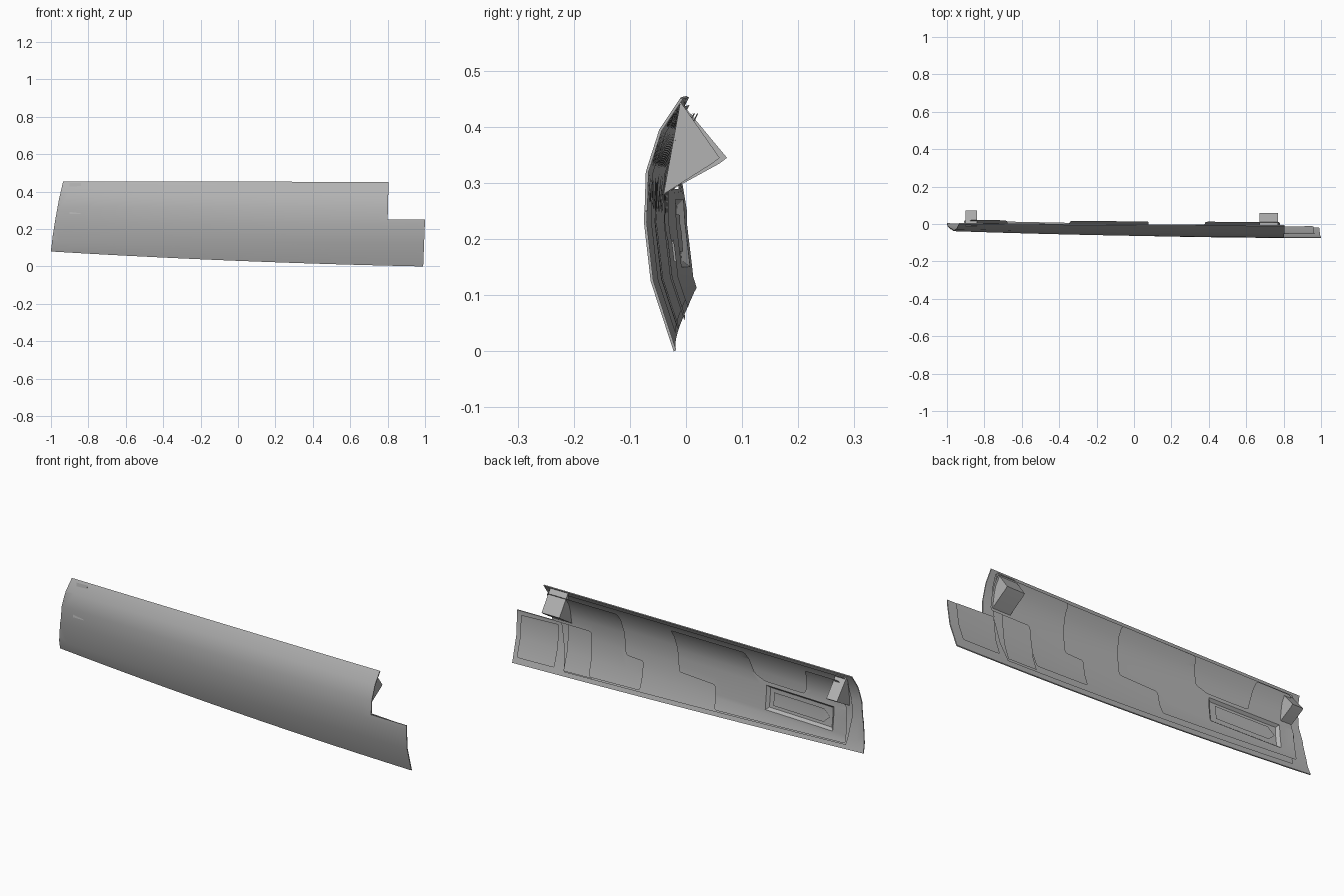
import bpy, bmesh
from mathutils import Vector

cube = bpy.data.objects.get("Cube")
if cube:
    bpy.data.objects.remove(cube, do_unlink=True)

grey = bpy.data.materials.new("plain_grey")
grey.use_nodes = True
grey.diffuse_color = (0.45, 0.45, 0.45, 1)
grey.node_tree.nodes["Principled BSDF"].inputs["Base Color"].default_value = grey.diffuse_color

# Outer cross-section as (height, depth)
PROFILE = [(0, -0.022), (0.125, -0.063), (0.23, -0.075),
           (0.32, -0.072), (0.395, -0.048), (0.455, -0.008)]


def bottom(x, margin=0):
    return 0.03 - 0.04 * x + 0.01 * x * x + margin


def bend(p):
    """Wrap a flat point (x, thickness, z) onto the curved panel."""
    x, h, z = p
    i = 0
    while i < len(PROFILE) - 2 and z > PROFILE[i + 1][0]:
        i += 1
    (z0, y0), (z1, y1) = PROFILE[i], PROFILE[i + 1]
    y = y0 + (y1 - y0) * (z - z0) / (z1 - z0)
    fade = 1 - 0.8 * max(0, (z - 0.25) / 0.205)
    y += 0.048 * ((1 - x) / 2) ** 2 * fade
    inward = Vector((0, 0.39 - y, 0.22 - z)).normalized()
    return Vector((x, y, z)) + inward * h


def cut(bm, co, axis):
    bmesh.ops.bisect_plane(bm, geom=bm.verts[:] + bm.edges[:] + bm.faces[:],
                           plane_co=co, plane_no=axis, dist=1e-5)


def finish(bm, name):
    mesh = bpy.data.meshes.new(name)
    bm.to_mesh(mesh)
    bm.free()
    mesh.materials.append(grey)
    obj = bpy.data.objects.new(name, mesh)
    bpy.context.collection.objects.link(obj)
    bpy.ops.object.select_all(action='DESELECT')
    obj.select_set(True)
    bpy.context.view_layer.objects.active = obj
    bpy.ops.object.shade_smooth_by_angle(angle=0.5)


def plate(name, outline, low, high, slope=0, corner=0, recess=None):
    """Flat outline in x/z, raised from low to high, then wrapped on the panel."""
    bm = bmesh.new()
    face = bm.faces.new([bm.verts.new((x, low, z)) for x, z in outline])
    face.normal_update()
    if face.normal.y < 0:
        face.normal_flip()
    if corner:
        bmesh.ops.bevel(bm, geom=bm.verts[:], offset=corner, segments=4,
                        profile=0.5, affect='VERTICES')
    if slope:
        cap = bm.faces[:]
        bmesh.ops.inset_region(bm, faces=cap, thickness=slope, use_even_offset=True)
        for v in {v for f in cap for v in f.verts}:
            v.co.y = high
    for z, _ in PROFILE[1:-1]:
        cut(bm, (0, 0, z), (0, 0, 1))
    for i in range(-19, 20):
        cut(bm, (i * 0.05, 0, 0), (1, 0, 0))
    if recess:
        x0, x1, z0, z1, floor = recess
        for x in (x0, x1):
            cut(bm, (x, 0, 0), (1, 0, 0))
        for z in (z0, z1):
            cut(bm, (0, 0, z), (0, 0, 1))
        inside = []
        for f in bm.faces:
            c = f.calc_center_median()
            if x0 < c.x < x1 and z0 < c.z < z1:
                inside.append(f)
        bmesh.ops.inset_region(bm, faces=inside, thickness=0.014, use_even_offset=True)
        for v in {v for f in inside for v in f.verts}:
            v.co.y = floor
    if not slope:
        new = bmesh.ops.extrude_face_region(bm, geom=bm.faces[:])["geom"]
        for v in new:
            if isinstance(v, bmesh.types.BMVert):
                v.co.y = high
    for v in bm.verts:
        v.co = bend(v.co)
    if not slope:
        bmesh.ops.recalc_face_normals(bm, faces=bm.faces[:])
    finish(bm, name)


# Outer skin with the notch at the upper left corner
low_edge = [(i / 10, bottom(i / 10)) for i in range(-10, 10)] + [(0.99, 0)]
plate("outer_skin", low_edge + [(1, 0.25), (0.8, 0.252), (0.805, 0.452), (-0.935, 0.455),
                                (-0.957, 0.36), (-0.977, 0.25), (-0.991, 0.16)], 0, 0.005)

# Thin liner behind the skin
liner_edge = [(i / 10, bottom(i / 10, 0.02)) for i in range(-9, 8)]
plate("inner_liner", liner_edge + [(0.78, 0.44), (-0.895, 0.445), (-0.925, 0.25)],
      0.004, 0.012, 0.006)

# Large raised stiffening pad with a window recess
plate("long_pad", [(0.08, 0.44), (-0.34, 0.44), (-0.37, 0.32), (-0.43, 0.295), (-0.66, 0.295),
                   (-0.68, 0.44), (-0.875, 0.44), (-0.905, 0.25), (-0.91, bottom(-0.91, 0.03)),
                   (-0.5, bottom(-0.5, 0.03)), (-0.16, bottom(-0.16, 0.03)),
                   (-0.15, 0.19), (0.06, 0.2)],
      0.01, 0.033, 0.014, 0.014, (-0.83, -0.44, 0.145, 0.275, 0.02))
plate("recess_panel", [(-0.48, 0.175), (-0.77, 0.175), (-0.805, 0.21), (-0.77, 0.245),
                       (-0.48, 0.245)], 0.018, 0.026, 0.008)

# Stepped pad near the notch
plate("short_pad", [(0.78, 0.44), (0.38, 0.44), (0.36, 0.205), (0.26, 0.2),
                    (0.26, bottom(0.26, 0.03)), (0.55, bottom(0.55, 0.03)),
                    (0.56, 0.27), (0.78, 0.27)], 0.01, 0.033, 0.014, 0.014)
plate("step_pad", [(0.70, bottom(0.7, 0.025)), (0.70, 0.28), (0.54, 0.28),
                   (0.54, bottom(0.54, 0.025))], 0.008, 0.018, 0.008)

# Pad on the projecting end tongue
plate("tongue_pad", [(0.96, 0.03), (0.965, 0.24), (0.75, 0.25), (0.75, 0.035)],
      0.004, 0.022, 0.012, 0.008)


# Wedge brackets at both ends of the top edge
def bracket(name, x0, x1, reach):
    section = [(-0.01, 0.445), (reach, 0.345), (reach - 0.013, 0.335), (-0.04, 0.28)]
    bm = bmesh.new()
    face = bm.faces.new([bm.verts.new((x0, y, z)) for y, z in section])
    new = bmesh.ops.extrude_face_region(bm, geom=[face])["geom"]
    bmesh.ops.translate(bm, vec=(x1 - x0, 0, 0),
                        verts=[v for v in new if isinstance(v, bmesh.types.BMVert)])
    bmesh.ops.recalc_face_normals(bm, faces=bm.faces[:])
    finish(bm, name)


bracket("left_bracket", 0.67, 0.77, 0.06)
bracket("right_bracket", -0.9, -0.84, 0.073)
